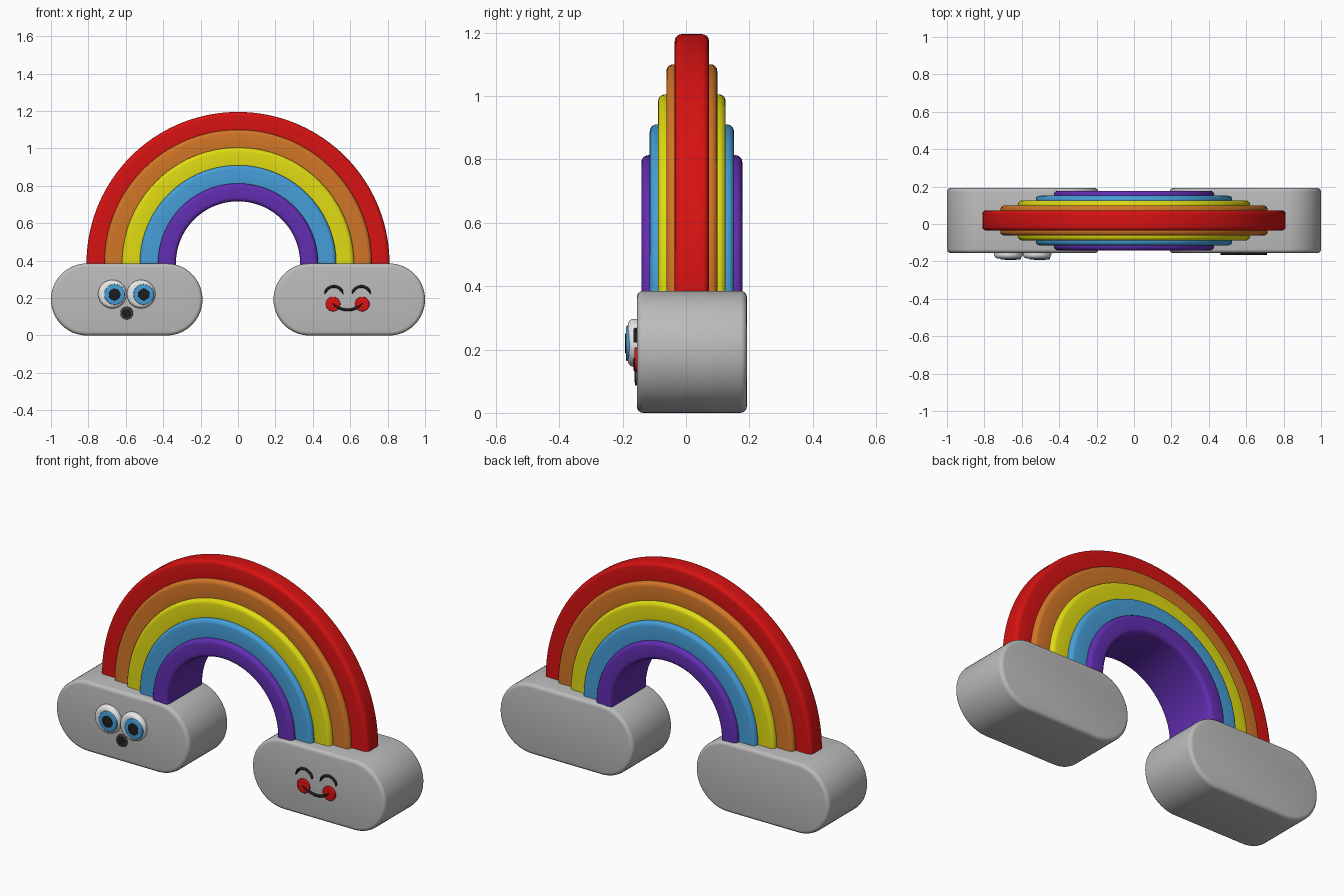
import bpy, bmesh, math
from math import sin, cos, pi, radians

if "Cube" in bpy.data.objects:
    bpy.data.objects.remove(bpy.data.objects["Cube"])


def material(name, rgb):
    m = bpy.data.materials.new(name)
    m.diffuse_color = (*rgb, 1)
    m.use_nodes = True
    m.node_tree.nodes["Principled BSDF"].inputs["Base Color"].default_value = m.diffuse_color
    return m


GREY = material("cloud grey", (0.50, 0.50, 0.50))
RED = material("red", (0.68, 0.006, 0.006))
ORANGE = material("orange", (0.64, 0.18, 0.02))
YELLOW = material("yellow", (0.75, 0.71, 0.006))
BLUE = material("blue", (0.06, 0.34, 0.68))
PURPLE = material("purple", (0.12, 0.027, 0.44))
WHITE = material("white", (0.82, 0.82, 0.82))
BLACK = material("black", (0.012, 0.012, 0.012))
CHARCOAL = material("charcoal", (0.06, 0.06, 0.06))


def skin(name, loops, mat):
    """Bridge a row of closed loops and cap both ends."""
    bm = bmesh.new()
    rows = [[bm.verts.new(p) for p in loop] for loop in loops]
    for a, b in zip(rows, rows[1:]):
        n = len(a)
        for i in range(n):
            j = (i + 1) % n
            bm.faces.new((a[i], a[j], b[j], b[i]))
    bm.faces.new(rows[0])
    bm.faces.new(rows[-1])
    bmesh.ops.recalc_face_normals(bm, faces=bm.faces)
    me = bpy.data.meshes.new(name)
    bm.to_mesh(me)
    bm.free()
    me.materials.append(mat)
    ob = bpy.data.objects.new(name, me)
    bpy.context.collection.objects.link(ob)
    bpy.ops.object.select_all(action='DESELECT')
    ob.select_set(True)
    bpy.context.view_layer.objects.active = ob
    bpy.ops.object.shade_smooth_by_angle(angle=radians(40))
    return ob


def pill(name, cx, cz, half, r, front, back, bevel, mat, back_bevel=False, seg=32):
    """Stadium (or disc when half = 0) facing -y with rounded rims."""
    steps = [(bevel * (1 - sin(t)), front + bevel * (1 - cos(t)))
             for t in [i * pi / 8 for i in range(5)]]
    if back_bevel:
        steps += [(d, front + back - y) for d, y in reversed(steps)]
    else:
        steps.append((0, back))
    loops = []
    for d, y in steps:
        loop = []
        for side in (0, 1):
            count = seg + 1 if half else seg
            for i in range(count):
                a = -pi / 2 + pi * side + pi * i / seg
                x = half * (1 - 2 * side) + (r - d) * cos(a)
                loop.append((cx + x, y, cz + (r - d) * sin(a)))
        loops.append(loop)
    return skin(name, loops, mat)


def band(name, r0, r1, hw, mat):
    """Rainbow band: rounded rectangle swept over an arch with short legs."""
    cy, cz, b = 0.0185, 0.385, 0.022
    prof = []
    for k, (sr, sy) in enumerate(((1, 1), (-1, 1), (-1, -1), (1, -1))):
        for i in range(6):
            a = k * pi / 2 + i * pi / 10
            r = (r1 - b if sr > 0 else r0 + b) + b * cos(a)
            prof.append((r, cy + sy * (hw - b) + b * sin(a)))
    loops = [[(r, y, cz - 0.05) for r, y in prof]]
    for i in range(97):
        a = pi * i / 96
        loops.append([(r * cos(a), y, cz + r * sin(a)) for r, y in prof])
    loops.append([(-r, y, cz - 0.05) for r, y in prof])
    return skin(name, loops, mat)


def stroke(name, cx, cz, R, a0, a1, w, mat):
    """Thin round line bent along an arc on the front of a cloud."""
    loops = []
    for i in range(25):
        a = radians(a0 + (a1 - a0) * i / 24)
        taper = w * max(0.3, min(1, i / 3, (24 - i) / 3))
        loops.append([((R + taper * cos(t)) * cos(a) + cx, -0.158 + 0.008 * sin(t),
                       (R + taper * cos(t)) * sin(a) + cz)
                      for t in [k * pi / 6 for k in range(12)]])
    return skin(name, loops, mat)


# Clouds
for side, label in ((-1, "left"), (1, "right")):
    pill(label + "_cloud", side * 0.595, 0.1925, 0.2125, 0.1925,
         -0.155, 0.192, 0.02, GREY, back_bevel=True)

# Rainbow, outer band to inner band (inner bands are wider)
bands = (("red", 0.81, RED), ("orange", 0.715, ORANGE), ("yellow", 0.62, YELLOW),
         ("blue", 0.525, BLUE), ("purple", 0.428, PURPLE))
for i, (label, r1, mat) in enumerate(bands):
    r0 = bands[i + 1][1] - 0.03 if i < 4 else 0.332
    band(label + "_band", r0, r1, 0.054 + 0.0263 * i, mat)

# Surprised face on the left cloud
for label, ex, ix in (("left", -0.672, -0.66), ("right", -0.518, -0.504)):
    pill(label + "_eye_white", ex, 0.221, 0, 0.076, -0.184, -0.15, 0.02, WHITE)
    pill(label + "_iris", ix, 0.219, 0, 0.055, -0.190, -0.175, 0.004, BLUE)
    pill(label + "_pupil", ix, 0.219, 0, 0.031, -0.192, -0.185, 0.001, BLACK)
pill("open_mouth_rim", -0.595, 0.12, 0, 0.034, -0.161, -0.15, 0.004, CHARCOAL)
pill("open_mouth", -0.595, 0.12, 0, 0.024, -0.163, -0.155, 0.001, BLACK)

# Smiling face on the right cloud
for label, x in (("left", 0.513), ("right", 0.66)):
    stroke(label + "_closed_eye", x, 0.212, 0.05, 12, 168, 0.007, BLACK)
for label, x in (("left", 0.508), ("right", 0.664)):
    pill(label + "_cheek", x, 0.168, 0, 0.039, -0.163, -0.15, 0.004, RED)
stroke("smile", 0.586, 0.246, 0.109, 223, 317, 0.007, BLACK)
